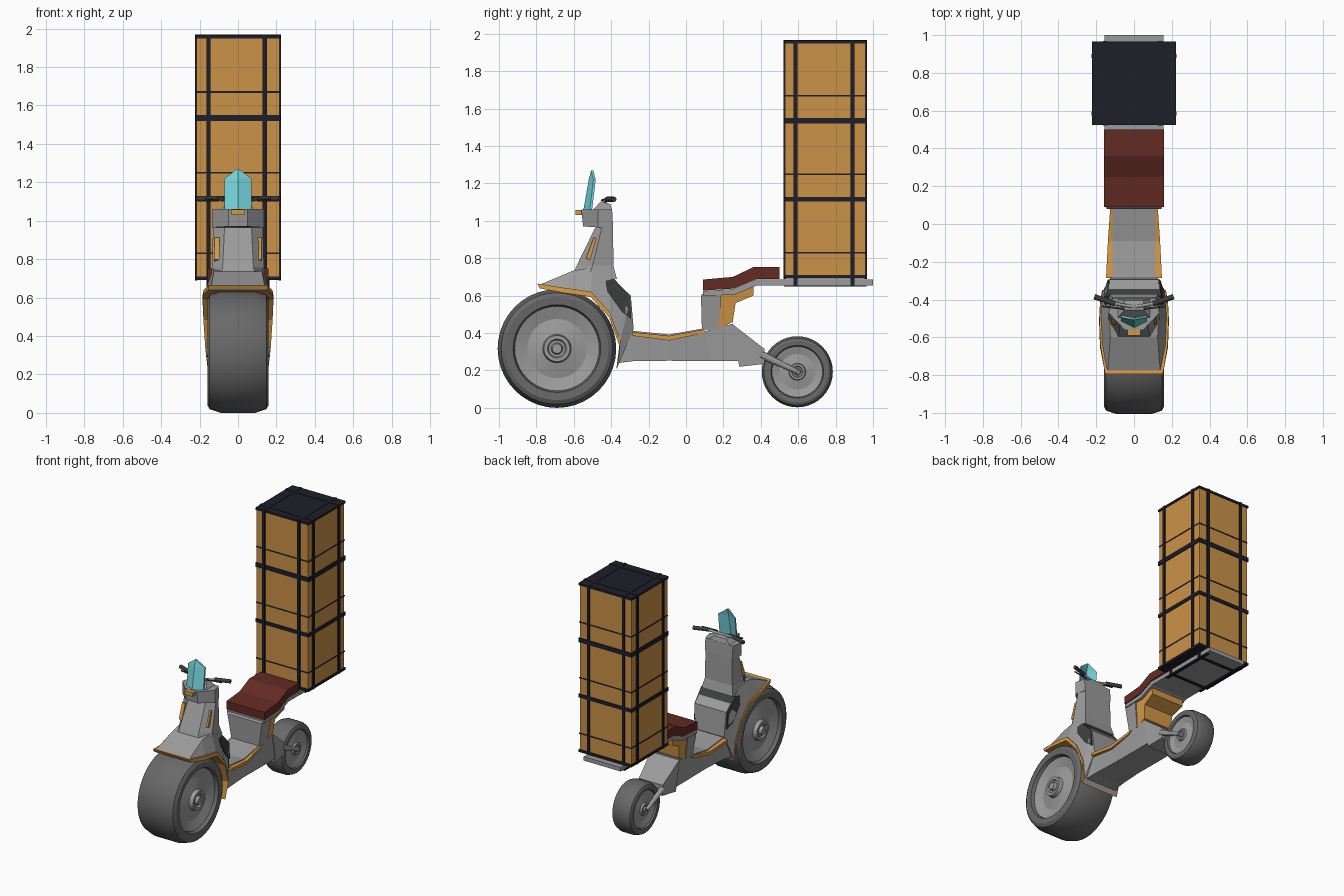
import bpy, bmesh, math
from mathutils import Vector

if "Cube" in bpy.data.objects:
    bpy.data.objects.remove(bpy.data.objects["Cube"], do_unlink=True)


def material(name, r, g, b):
    m = bpy.data.materials.new(name)
    m.use_nodes = True
    m.diffuse_color = (r, g, b, 1)
    m.node_tree.nodes["Principled BSDF"].inputs["Base Color"].default_value = (r, g, b, 1)
    return m


GREY = material("body grey", .33, .33, .33)
TYRE = material("tyre grey", .14, .14, .14)
CHARCOAL = material("charcoal", .045, .047, .047)
STRAP = material("strap navy", .013, .013, .023)
CRATE = material("crate tan", .60, .29, .065)
TRIM = material("trim orange", .66, .32, .06)
SEAT = material("seat red", .125, .024, .017)
GLASS = material("windshield teal", .18, .68, .72)


def finish(name, bm, mat, smooth=False):
    bmesh.ops.remove_doubles(bm, verts=bm.verts, dist=.0005)
    bmesh.ops.recalc_face_normals(bm, faces=bm.faces)
    me = bpy.data.meshes.new(name)
    bm.to_mesh(me)
    bm.free()
    me.materials.append(mat)
    if smooth:
        me.shade_smooth()
        me.set_sharp_from_angle(angle=.45)
    ob = bpy.data.objects.new(name, me)
    bpy.context.collection.objects.link(ob)
    return ob


def loft(name, sections, mat):
    """Skin sections of half points (y, z, half width), mirrored in x."""
    bm = bmesh.new()
    rings = []
    for s in sections:
        pts = [(w, y, z) for y, z, w in s] + [(-w, y, z) for y, z, w in reversed(s)]
        rings.append([bm.verts.new(p) for p in pts])
    n = len(rings[0])
    for a, b in zip(rings, rings[1:]):
        for i in range(n):
            j = (i + 1) % n
            bm.faces.new((a[i], a[j], b[j], b[i]))
    bm.faces.new(rings[0])
    bm.faces.new(rings[-1])
    return finish(name, bm, mat)


def prism(name, outline, mat, width=None):
    """Side outline of (y, z[, half width]) points spanned across x."""
    bm = bmesh.new()
    pts = [(p[0], p[1], width or p[2]) for p in outline]
    a = [bm.verts.new((w, y, z)) for y, z, w in pts]
    b = [bm.verts.new((-w, y, z)) for y, z, w in pts]
    bm.faces.new(a)
    bm.faces.new(b)
    for i in range(len(a)):
        j = (i + 1) % len(a)
        bm.faces.new((a[i], a[j], b[j], b[i]))
    return finish(name, bm, mat)


def box(name, centre, size, mat):
    bm = bmesh.new()
    bmesh.ops.create_cube(bm, size=1)
    bmesh.ops.scale(bm, vec=size, verts=bm.verts)
    bmesh.ops.translate(bm, vec=centre, verts=bm.verts)
    return finish(name, bm, mat)


def rod(name, p, q, r1, r2, mat):
    p, q = Vector(p), Vector(q)
    bm = bmesh.new()
    bmesh.ops.create_cone(bm, cap_ends=True, segments=12, radius1=r1, radius2=r2, depth=(q - p).length)
    bmesh.ops.rotate(bm, matrix=(q - p).to_track_quat('Z', 'Y').to_matrix(), verts=bm.verts)
    bmesh.ops.translate(bm, vec=(p + q) / 2, verts=bm.verts)
    return finish(name, bm, mat, True)


def revolve(name, profile, y, z, r, w, mat):
    """Spin a mirrored half profile of (x, radius) about the axle."""
    full = [(x * w, k * r) for x, k in profile] + [(-x * w, k * r) for x, k in reversed(profile)]
    bm = bmesh.new()
    vs = [bm.verts.new((x, 0, k)) for x, k in full]
    edges = [bm.edges.new(e) for e in zip(vs, vs[1:])]
    bmesh.ops.spin(bm, geom=vs + edges, cent=(0, 0, 0), axis=(1, 0, 0), angle=math.tau, steps=40)
    bmesh.ops.translate(bm, vec=(0, y, z), verts=bm.verts)
    return finish(name, bm, mat, True)


# Wheels
for name, y, z, r, w in (("front", -.69, .317, .317, .16), ("rear", .595, .193, .19, .08)):
    revolve(name + "_tyre", [(.75, .7), (.98, .74), (1, .87), (.92, .94), (.56, 1)], y, z, r, w, TYRE)
    revolve(name + "_rim", [(.84, .74), (.68, .5), (.8, .24), (.98, .22), (.98, .16),
                            (.9, .14), (.9, .1), (1.04, .08), (1.04, 0)], y, z, r, w, GREY)

# Front fender with its orange lip
hood = [(-.79, .655, .14), (-.60, .735, .125), (-.50, .75, .13), (-.40, .70, .135),
        (-.295, .60, .13), (-.28, .42, .122)]
arch = [(-.785, .645, .15), (-.65, .62, .175), (-.51, .60, .18), (-.41, .49, .175),
        (-.355, .34, .165), (-.37, .21, .15)]
loft("front_fender", list(zip(hood, arch)), GREY)
lip = []
for h, a in zip(hood, arch):
    d = Vector((h[0] - a[0], h[1] - a[1])).normalized() * .022
    lip.append([(a[0] + d.x, a[1] + d.y, a[2] + .003), (a[0] - d.x * .3, a[1] - d.y * .3, a[2] + .005)])
loft("fender_lip", lip, TRIM)

# Steering column and head
loft("steering_column", [
    [(-.61, .70, .09), (-.52, .70, .14), (-.37, .69, .13)],
    [(-.585, .76, .08), (-.50, .76, .135), (-.388, .76, .115)],
    [(-.485, .965, .07), (-.45, .965, .13), (-.39, .965, .11)]], GREY)
loft("head_cowl", [
    [(-.55, .97, .05), (-.47, .965, .135), (-.39, .965, .115)],
    [(-.56, 1.06, .05), (-.47, 1.06, .135), (-.395, 1.06, .115)]], GREY)
loft("head_top", [
    [(-.50, 1.055, .09), (-.395, 1.055, .09)],
    [(-.455, 1.105, .05), (-.405, 1.09, .05)]], GREY)
box("headlight", (0, -.57, 1.045), (.07, .04, .028), TRIM)
loft("windshield", [
    [(c, z, 0), (e, z, w), (e + .012, z, w), (c + .012, z, 0)]
    for c, e, z, w in ((-.55, -.515, 1.05, .07), (-.52, -.495, 1.22, .07), (-.507, -.507, 1.27, .004))], GLASS)
prism("shield_side_panel", [(-.43, .68, .148), (-.385, .69, .143), (-.30, .60, .138),
                            (-.293, .475, .138), (-.34, .51, .155), (-.42, .62, .160)], CHARCOAL)

# Mirrored small parts
for side, s in (("left", 1), ("right", -1)):
    rod(side + "_handlebar", (0, -.44, 1.095), (s * .11, -.42, 1.115), .009, .009, GREY)
    rod(side + "_grip", (s * .10, -.422, 1.115), (s * .21, -.385, 1.115), .014, .014, CHARCOAL)
    rod(side + "_lever", (s * .05, -.45, 1.11), (s * .17, -.435, 1.115), .005, .005, CHARCOAL)
    rod(side + "_swing_arm", (s * .088, .40, .285), (s * .088, .595, .193), .022, .012, GREY)
    slot = box(side + "_column_vent", (0, 0, 0), (.026, .03, .12), TRIM)
    slot.location = (s * .108, -.50, .85)
    slot.rotation_euler = (math.radians(-20), 0, 0)

# Floor, trim and tail
loft("floor_body", [
    [(-.29, .41, .122), (-.36, .24, .13)],
    [(-.28, .385, .122), (-.28, .25, .12)],
    [(-.09, .365, .12), (-.09, .252, .11)],
    [(.10, .41, .12), (.14, .25, .11)],
    [(.25, .45, .115), (.28, .25, .11)]], GREY)
prism("floor_trim", [(-.285, .405, .148), (-.09, .385, .138), (.10, .42, .125),
                     (.10, .40, .125), (-.09, .36, .138), (-.285, .385, .148)], TRIM)
prism("floor_mat", [(-.29, .412), (-.09, .392), (.10, .426), (.10, .41), (-.09, .37), (-.29, .39)], GREY, .113)
loft("tail_block", [
    [(.245, .45, .12), (.285, .22, .115)],
    [(.42, .315, .10), (.42, .235, .10)]], GREY)

# Seat assembly
prism("seat_front_box", [(.085, .42, .115), (.08, .60, .145), (.10, .625, .15),
                         (.19, .62, .15), (.175, .42, .12)], GREY)
prism("seat_storage", [(.17, .615, .14), (.36, .65, .14), (.36, .60, .135),
                       (.265, .56, .125), (.25, .46, .116), (.17, .42, .116)], TRIM)
prism("rack", [(.09, .625), (.25, .635), (.37, .685), (1, .685),
               (1, .655), (.38, .655), (.26, .605), (.09, .60)], GREY, .155)
prism("seat", [(.09, .686), (.25, .70), (.36, .752), (.50, .752),
               (.50, .69), (.38, .69), (.26, .638), (.09, .627)], SEAT, .16)

# Cargo stack with bands and lid
CY = .745
for i in range(3):
    z = .70 + i * .42
    box(f"crate_{i + 1}", (0, CY, z + .207), (.43, .43, .414), CRATE)
    box(f"crate_line_{i + 1}", (0, CY, z + .13), (.436, .436, .008), STRAP)
for name, z, h in (("base", .70, .018), ("lower", 1.115, .026), ("upper", 1.535, .032), ("lid", 1.957, .016)):
    box(name + "_band", (0, CY, z), (.444, .444, h), STRAP)

# Straps round the stack in both directions
T, TOP, LOW = .022, 1.968, .69
MID, TALL = (TOP + LOW) / 2, TOP - LOW
for i, x in enumerate((-.153, .139)):
    for j, s in enumerate((-1, 1)):
        box(f"end_strap_{i}_{j}", (x, CY + s * .217, MID), (T, .014, TALL), STRAP)
    box(f"long_top_strap_{i}", (x, CY, TOP - .004), (T, .448, .008), STRAP)
    box(f"long_under_strap_{i}", (x, CY, .653), (T, .44, .008), STRAP)
for i, y in enumerate((.585, .89)):
    for j, s in enumerate((-1, 1)):
        box(f"side_strap_{i}_{j}", (s * .217, y, MID), (.014, T, TALL), STRAP)
        box(f"rack_strap_{i}_{j}", (s * .158, y, .672), (.01, T, .044), STRAP)
    box(f"cross_top_strap_{i}", (0, y, TOP - .004), (.448, T, .008), STRAP)
    box(f"cross_under_strap_{i}", (0, y, .653), (.32, T, .008), STRAP)
